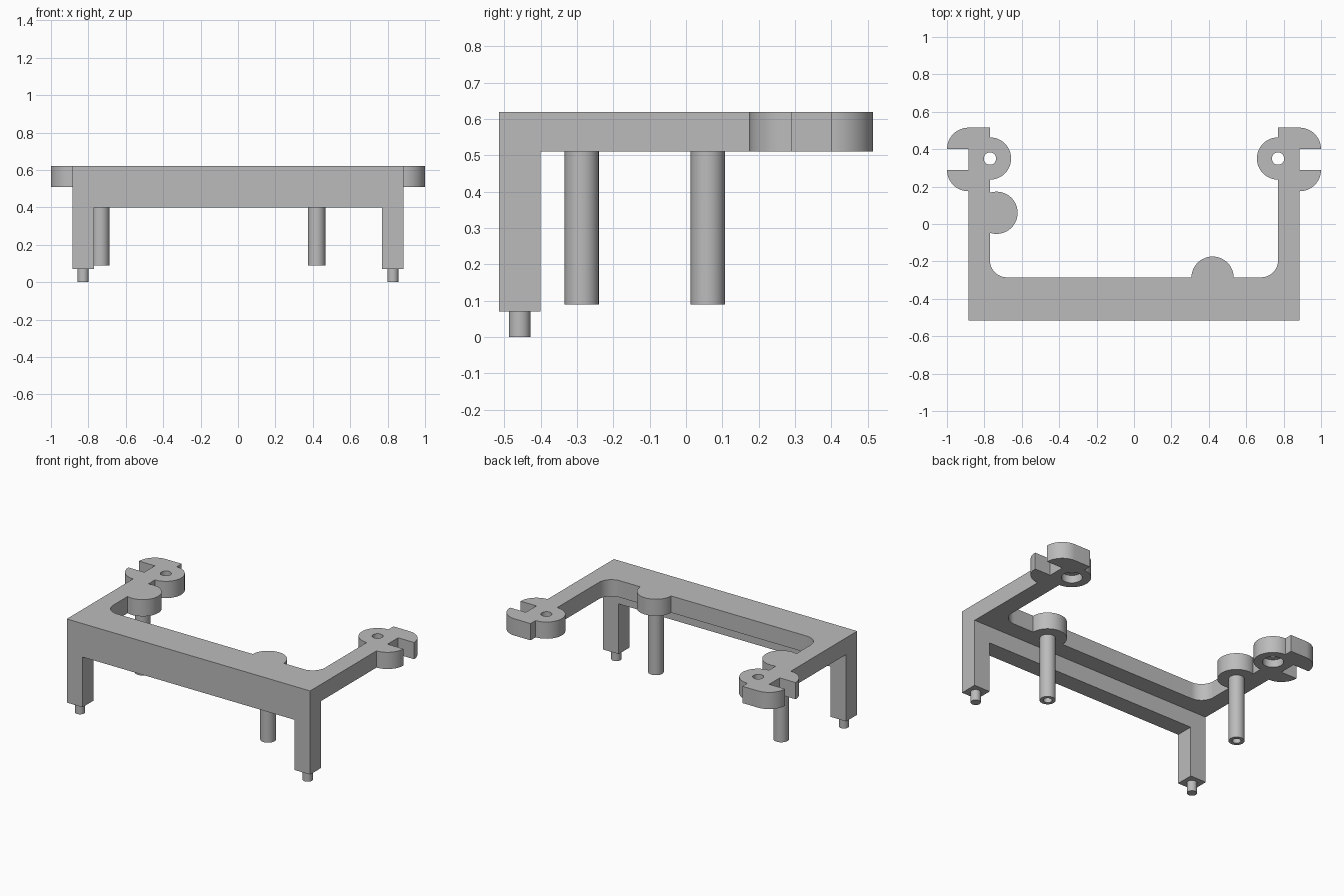
import bpy, bmesh
from math import cos, sin, radians, pi
from mathutils import Vector

if "Cube" in bpy.data.objects:
    bpy.data.objects.remove(bpy.data.objects["Cube"], do_unlink=True)

grey = bpy.data.materials.new("plain grey")
grey.use_nodes = True
grey.diffuse_color = (0.5, 0.5, 0.5, 1)
grey.node_tree.nodes["Principled BSDF"].inputs["Base Color"].default_value = (0.5, 0.5, 0.5, 1)

TOP, UNDER = 0.62, 0.51        # plate heights
FRONT, BACK = -0.515, 0.515
OUT, INN = 0.885, 0.77         # side arm edges
BOSS = 0.113                   # radius of the round lugs
SEG = 48


def finish(name, bm):
    bmesh.ops.recalc_face_normals(bm, faces=bm.faces)
    mesh = bpy.data.meshes.new(name)
    bm.to_mesh(mesh)
    bm.free()
    mesh.materials.append(grey)
    obj = bpy.data.objects.new(name, mesh)
    bpy.context.collection.objects.link(obj)
    return obj


def extrude(name, points, direction):
    bm = bmesh.new()
    face = bm.faces.new([bm.verts.new(p) for p in points])
    result = bmesh.ops.extrude_face_region(bm, geom=[face], use_keep_orig=True)
    moved = [v for v in result["geom"] if isinstance(v, bmesh.types.BMVert)]
    bmesh.ops.translate(bm, verts=moved, vec=Vector(direction))
    return finish(name, bm)


def lathe(name, x, y, profile):
    """Closed solid from (radius, height) pairs, capped at both ends."""
    bm = bmesh.new()
    rings = [[bm.verts.new((x + r * cos(2 * pi * i / SEG), y + r * sin(2 * pi * i / SEG), z))
              for i in range(SEG)] for r, z in profile]
    for a, b in zip(rings, rings[1:]):
        for i in range(SEG):
            j = (i + 1) % SEG
            bm.faces.new((a[i], a[j], b[j], b[i]))
    bm.faces.new(rings[0])
    bm.faces.new(rings[-1])
    return finish(name, bm)


def arc(cx, cy, r, start, end, steps=16):
    angles = [radians(start + (end - start) * i / steps) for i in range(steps + 1)]
    return [(cx + r * cos(a), cy + r * sin(a)) for a in angles]


def combine(target, other, operation):
    mod = target.modifiers.new("combine", 'BOOLEAN')
    mod.operation, mod.solver, mod.object = operation, 'EXACT', other
    other.hide_render = True
    bpy.context.view_layer.objects.active = target
    bpy.ops.object.modifier_apply(modifier=mod.name)
    bpy.data.objects.remove(other, do_unlink=True)


def smooth(obj):
    bpy.ops.object.select_all(action='DESELECT')
    obj.select_set(True)
    bpy.context.view_layer.objects.active = obj
    bpy.ops.object.shade_smooth_by_angle(angle=radians(30))


# Plate outline: one half with its clip, lug and inner fillet, then mirrored
reach = 1 - OUT
slot_low, slot_high = 0.29, BACK - reach
half = [(OUT, FRONT)]
half += arc(OUT, slot_low, reach, -90, 0)
half += [(OUT, slot_low), (OUT, slot_high)]
half += arc(OUT, slot_high, reach, 0, 90)
half += [(INN, BACK)]
half += arc(INN, 0.35, BOSS, 90, 270, 24)
half += arc(INN - 0.09, -0.195, 0.09, 0, -90)
outline = half + [(-x, y) for x, y in reversed(half)]
frame = extrude("frame", [(x, y, UNDER) for x, y in outline], (0, 0, TOP - UNDER))

# Front wall with its two legs
gate = [(OUT, 0.07), (OUT, TOP), (-OUT, TOP), (-OUT, 0.07),
        (-INN, 0.07), (-INN, 0.4), (INN, 0.4), (INN, 0.07)]
combine(frame, extrude("front_wall", [(x, FRONT, z) for x, z in gate], (0, 0.115, 0)), 'UNION')

# Round bosses over the posts
posts = {"right": (-0.735, 0.06), "front": (0.42, -0.287)}
for side, (x, y) in posts.items():
    combine(frame, lathe(side + "_boss", x, y, [(BOSS, UNDER), (BOSS, TOP)]), 'UNION')

# Counterbored holes in the back lugs
for x in (-INN, INN):
    hole = [(0.062, UNDER - 0.1), (0.062, 0.56), (0.033, 0.56), (0.033, TOP + 0.1)]
    combine(frame, lathe("hole_cutter", x, 0.35, hole), 'DIFFERENCE')

# Merge leftover coplanar faces
bm = bmesh.new()
bm.from_mesh(frame.data)
bmesh.ops.remove_doubles(bm, verts=bm.verts, dist=0.0001)
bmesh.ops.dissolve_limit(bm, angle_limit=radians(0.5), verts=bm.verts, edges=bm.edges)
bm.to_mesh(frame.data)
bm.free()
smooth(frame)

# Hollow-ended posts
for side, (x, y) in posts.items():
    smooth(lathe(side + "_post", x, y, [(0.026, 0.3), (0.026, 0.09), (0.047, 0.09), (0.047, UNDER)]))

# Locating pins under the legs
for side, x in (("left", 0.828), ("right", -0.828)):
    smooth(lathe(side + "_pin", x, -0.458, [(0.03, 0), (0.03, 0.07)]))
